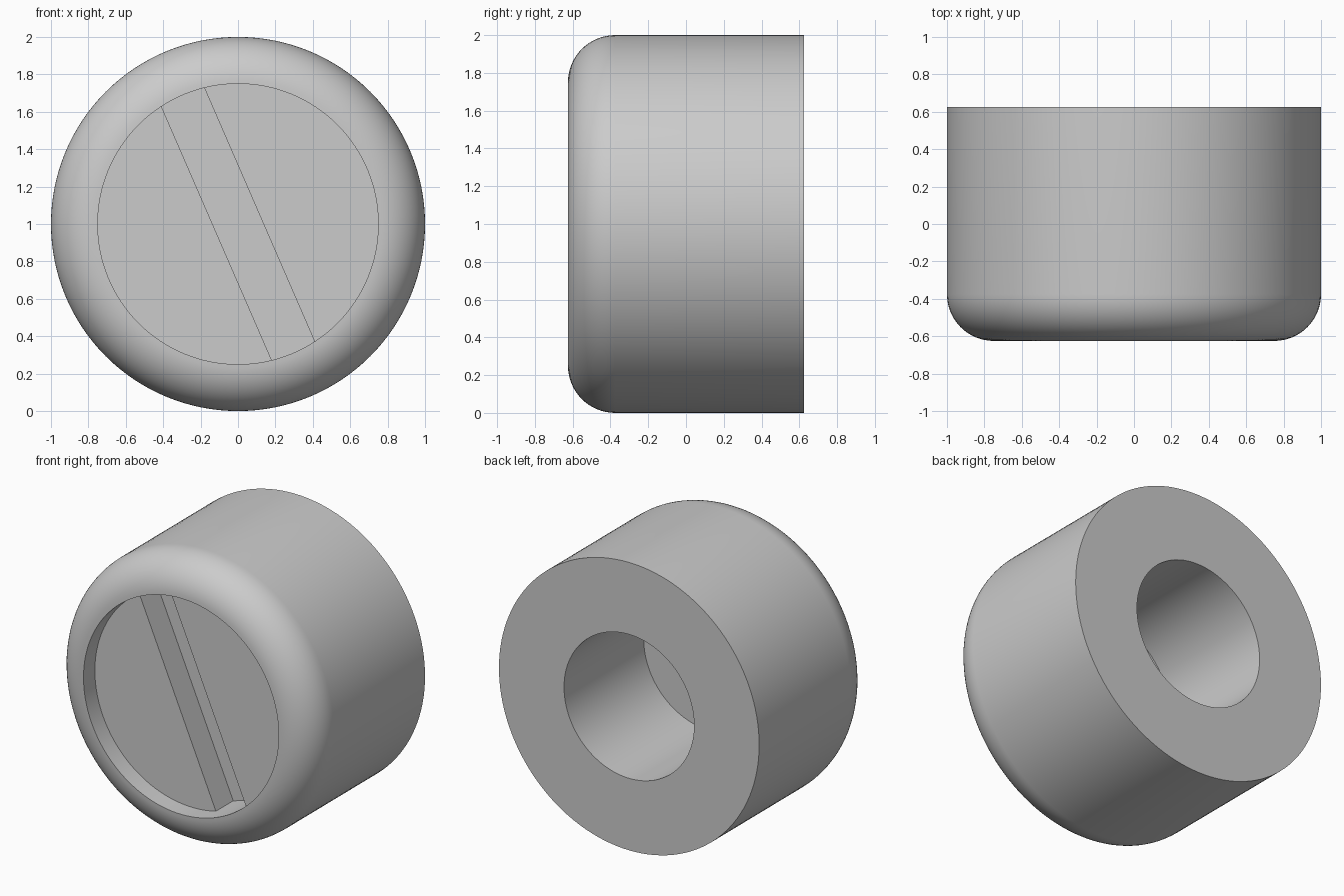
import bpy, bmesh
from math import sin, cos, pi, radians
from mathutils import Vector, Matrix

default = bpy.data.objects.get("Cube")
if default:
    bpy.data.objects.remove(default, do_unlink=True)

SIDES = 128
FRONT, BACK = -0.625, 0.625
FILLET = 0.25
RECESS_R, RECESS_DEPTH = 0.75, 0.125
SLOT_HALF, SLOT_DEPTH, SLOT_TILT = 0.125, 0.19, radians(23.5)
HOLE_R, HOLE_DEPTH = 0.5, 0.875
CENTRE = Vector((0, 0, 1))

# Grey plastic
grey = bpy.data.materials.new("grey")
grey.use_nodes = True
grey.diffuse_color = (0.6, 0.6, 0.6, 1)
grey.node_tree.nodes["Principled BSDF"].inputs["Base Color"].default_value = grey.diffuse_color

# Profile (radius, y): recess wall, rounded rim, outer wall, back, hole wall
profile = [(RECESS_R, FRONT + RECESS_DEPTH)]
for i in range(17):
    a = i / 16 * pi / 2
    profile.append((1 - FILLET + FILLET * sin(a), FRONT + FILLET - FILLET * cos(a)))
profile += [(1, BACK), (HOLE_R, BACK), (HOLE_R, BACK - HOLE_DEPTH)]

# Lathe around the y axis
bm = bmesh.new()
verts = [bm.verts.new((r, y, CENTRE.z)) for r, y in profile]
edges = [bm.edges.new(pair) for pair in zip(verts, verts[1:])]
bmesh.ops.spin(bm, geom=verts + edges, cent=CENTRE, axis=(0, 1, 0),
               angle=2 * pi, steps=SIDES, use_duplicate=False)
bmesh.ops.remove_doubles(bm, verts=bm.verts[:], dist=0.0005)

# Recess floor and hole floor
bmesh.ops.holes_fill(bm, edges=[e for e in bm.edges if e.is_boundary], sides=0)
bmesh.ops.recalc_face_normals(bm, faces=bm.faces[:])


def floor_faces():
    y = FRONT + RECESS_DEPTH
    return [f for f in bm.faces if all(abs(v.co.y - y) < 0.001 for v in f.verts)]


# Tilted slot: split the recess floor twice, then sink the middle strip
normal = Vector((cos(SLOT_TILT), 0, sin(SLOT_TILT)))
for side in (-1, 1):
    faces = floor_faces()
    rim = {e for f in faces for e in f.edges}
    pts = {v for f in faces for v in f.verts}
    bmesh.ops.bisect_plane(bm, geom=faces + list(rim) + list(pts), dist=0.00001,
                           plane_co=CENTRE + normal * SLOT_HALF * side, plane_no=normal)
strip = min(floor_faces(), key=lambda f: abs((f.calc_center_median() - CENTRE).dot(normal)))
sunk = bmesh.ops.extrude_face_region(bm, geom=[strip])["geom"]
bmesh.ops.translate(bm, vec=(0, SLOT_DEPTH, 0),
                    verts=[v for v in sunk if isinstance(v, bmesh.types.BMVert)])
if strip.is_valid:
    bmesh.ops.delete(bm, geom=[strip], context="FACES_ONLY")
bmesh.ops.recalc_face_normals(bm, faces=bm.faces[:])

mesh = bpy.data.meshes.new("slotted_cap")
bm.to_mesh(mesh)
bm.free()
mesh.materials.append(grey)
cap = bpy.data.objects.new("slotted_cap", mesh)
bpy.context.collection.objects.link(cap)

bpy.ops.object.select_all(action="DESELECT")
cap.select_set(True)
bpy.context.view_layer.objects.active = cap
bpy.ops.object.shade_smooth_by_angle(angle=radians(30))
